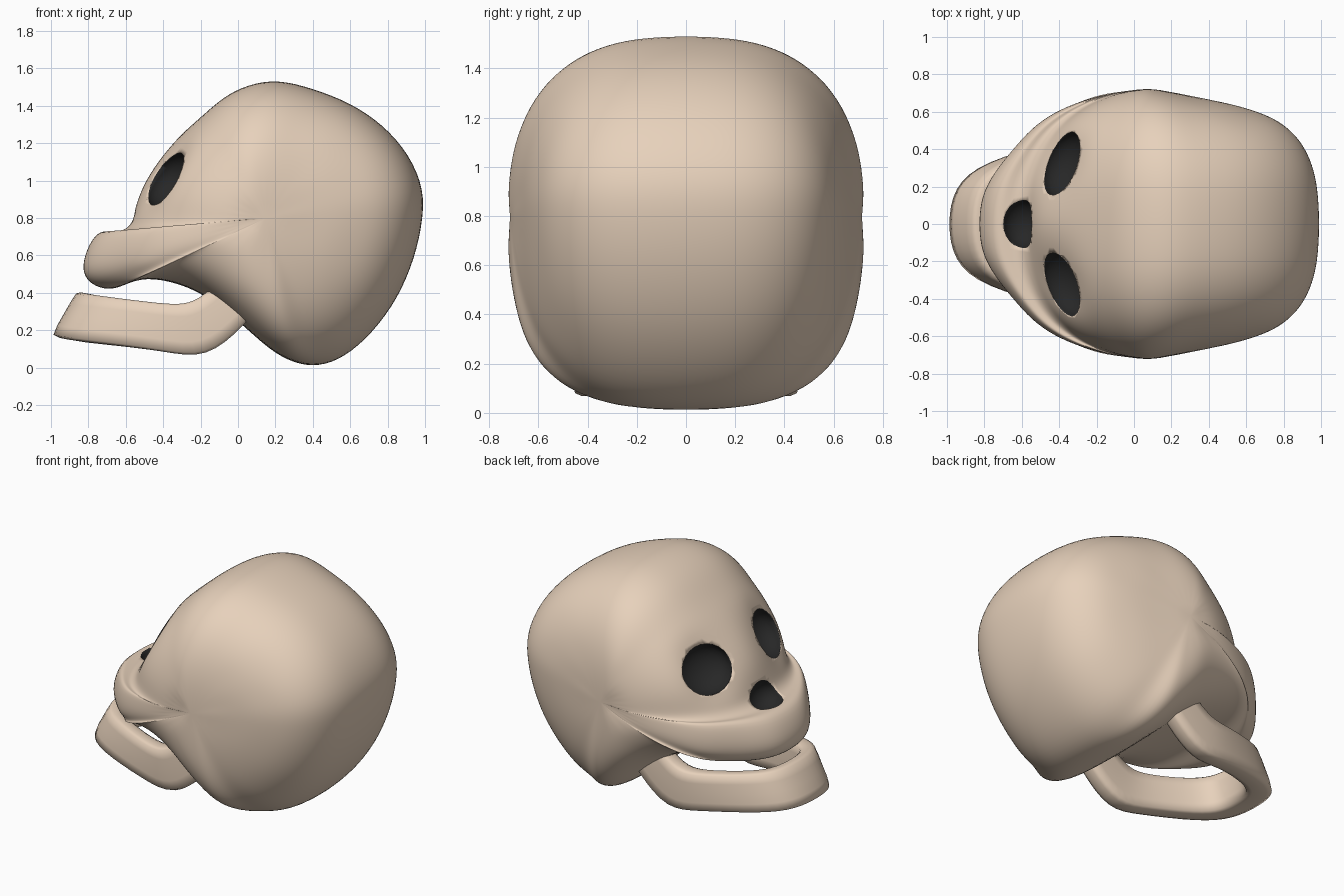
import bpy, bmesh, math
from mathutils import Vector, Matrix

if "Cube" in bpy.data.objects:
    bpy.data.objects.remove(bpy.data.objects["Cube"])


def material(name, col):
    m = bpy.data.materials.new(name)
    m.diffuse_color = (*col, 1)
    m.use_nodes = True
    m.node_tree.nodes["Principled BSDF"].inputs["Base Color"].default_value = m.diffuse_color
    return m


bone = material("bone", (0.80, 0.64, 0.50))
dark = material("dark", (0.02, 0.02, 0.02))


def finish(bm, name, index=0):
    bmesh.ops.recalc_face_normals(bm, faces=bm.faces[:])
    for f in bm.faces:
        f.smooth = True
        f.material_index = index
    me = bpy.data.meshes.new(name)
    bm.to_mesh(me)
    bm.free()
    ob = bpy.data.objects.new(name, me)
    bpy.context.collection.objects.link(ob)
    me.materials.append(bone)
    me.materials.append(dark)
    return ob


def subdivide(ob, levels):
    s = ob.modifiers.new("Smooth", 'SUBSURF')
    s.levels = s.render_levels = levels


# Side outline of the skull (x, z), from nose bridge over the crown and back
outline = [(-.56, .83), (-.53, .97), (-.44, 1.12), (-.31, 1.25), (-.2, 1.34), (-.08, 1.45),
           (.05, 1.515), (.21, 1.545), (.4, 1.495), (.6, 1.42), (.78, 1.30), (.92, 1.14),
           (1.0, .95), (.99, .78), (.95, .59), (.86, .37), (.72, .18), (.57, .05),
           (.43, 0.0), (.30, .02), (.17, .09), (0, .25), (-.15, .37), (-.31, .45),
           (-.5, .485), (-.61, .44), (-.69, .41), (-.79, .44), (-.84, .51),
           (-.82, .62), (-.75, .745), (-.65, .715), (-.58, .76)]
# Half width along x
widths = [(-.9, .44), (-.77, .49), (-.66, .55), (-.52, .65), (-.37, .68), (.05, .735), (.35, .68),
          (.6, .67), (.8, .70), (1.0, .74)]


def half_width(x):
    for (a, wa), (b, wb) in zip(widths, widths[1:]):
        if x <= b:
            return wa + (wb - wa) * (x - a) / (b - a)
    return widths[-1][1]


CX, CZ = .15, .8
dent_dir = Vector((.77, 0, -.63))


def skull_point(p, base, theta):
    n = 3.6 if base else 2.6
    s, u = abs(math.cos(theta)) ** (2 / n), abs(math.sin(theta)) ** (2 / n)
    x, z = CX + (p[0] - CX) * s, CZ + (p[1] - CZ) * s
    v = Vector((x, math.copysign(half_width(x) * u, theta), z))
    # hollow around each eye
    for side in (-1, 1):
        d = (v - Vector((-.43, .31 * side, 1.03))).length
        v += dent_dir * .10 * math.exp(-(d / .17) ** 2)
    return v


# Skull: outline rings shrinking towards both sides
bm = bmesh.new()
rings = []
for k in range(-8, 9):
    th = math.radians(k * 10)
    rings.append([bm.verts.new(skull_point(p, 19 <= i <= 25, th)) for i, p in enumerate(outline)])
N = len(outline)
for a, b in zip(rings, rings[1:]):
    for i in range(N):
        j = (i + 1) % N
        bm.faces.new((a[i], a[j], b[j], b[i]))
for ring, side in ((rings[0], -1), (rings[-1], 1)):
    pole = bm.verts.new((CX, side * half_width(CX), CZ))
    for i in range(N):
        bm.faces.new((ring[i], ring[(i + 1) % N], pole))
skull = finish(bm, "skull")
subdivide(skull, 2)


# Eye sockets and nose opening, cut with dark ellipsoids
def socket(name, pos, normal, size):
    bm = bmesh.new()
    bmesh.ops.create_uvsphere(bm, u_segments=24, v_segments=12, radius=1)
    rot = Vector(normal).to_track_quat('Z', 'Y').to_matrix().to_4x4()
    bm.transform(Matrix.Translation(pos) @ rot @ Matrix.Diagonal((*size, 1)))
    cut = finish(bm, name, 1)
    cut.hide_render = True
    cut.hide_set(True)
    b = skull.modifiers.new(name, 'BOOLEAN')
    b.operation = 'DIFFERENCE'
    b.solver = 'EXACT'
    b.object = cut


for side, label in ((-1, "left"), (1, "right")):
    socket(label + "_eye_cutter", (-.36, .315 * side, 1.0), (-.74, .32 * side, .6), (.185, .165, .12))
socket("nose_cutter", (-.60, 0, .76), (-.5, 0, .85), (.13, .105, .10))

# Lower jaw: U-shaped loft; outer bottom, outer top, inner top, inner bottom
half = [[(-1.01, 0, .17), (-.87, 0, .41), (-.78, 0, .39), (-.82, 0, .14)],
        [(-.98, .2, .16), (-.85, .19, .40), (-.77, .14, .39), (-.8, .13, .13)],
        [(-.82, .34, .14), (-.74, .32, .385), (-.68, .23, .37), (-.7, .22, .12)],
        [(-.4, .45, .09), (-.4, .44, .34), (-.4, .33, .34), (-.4, .32, .09)],
        [(-.17, .46, .04), (-.26, .46, .335), (-.26, .34, .335), (-.17, .34, .04)],
        [(.04, .46, .23), (-.15, .46, .41), (-.15, .34, .41), (.04, .34, .23)],
        [(.18, .45, .40), (.02, .45, .58), (.02, .34, .58), (.18, .34, .40)]]
stations = [[(x, -y, z) for x, y, z in s] for s in half[:0:-1]] + half
bm = bmesh.new()
crease = bm.edges.layers.float.new("crease_edge")
rings = [[bm.verts.new(p) for p in s] for s in stations]
for a, b in zip(rings, rings[1:]):
    for i in range(4):
        j = (i + 1) % 4
        bm.faces.new((a[i], a[j], b[j], b[i]))
    for i in range(4):
        bm.edges.get((a[i], b[i]))[crease] = .45
bm.faces.new(rings[0])
bm.faces.new(rings[-1])
subdivide(finish(bm, "lower_jaw"), 2)
